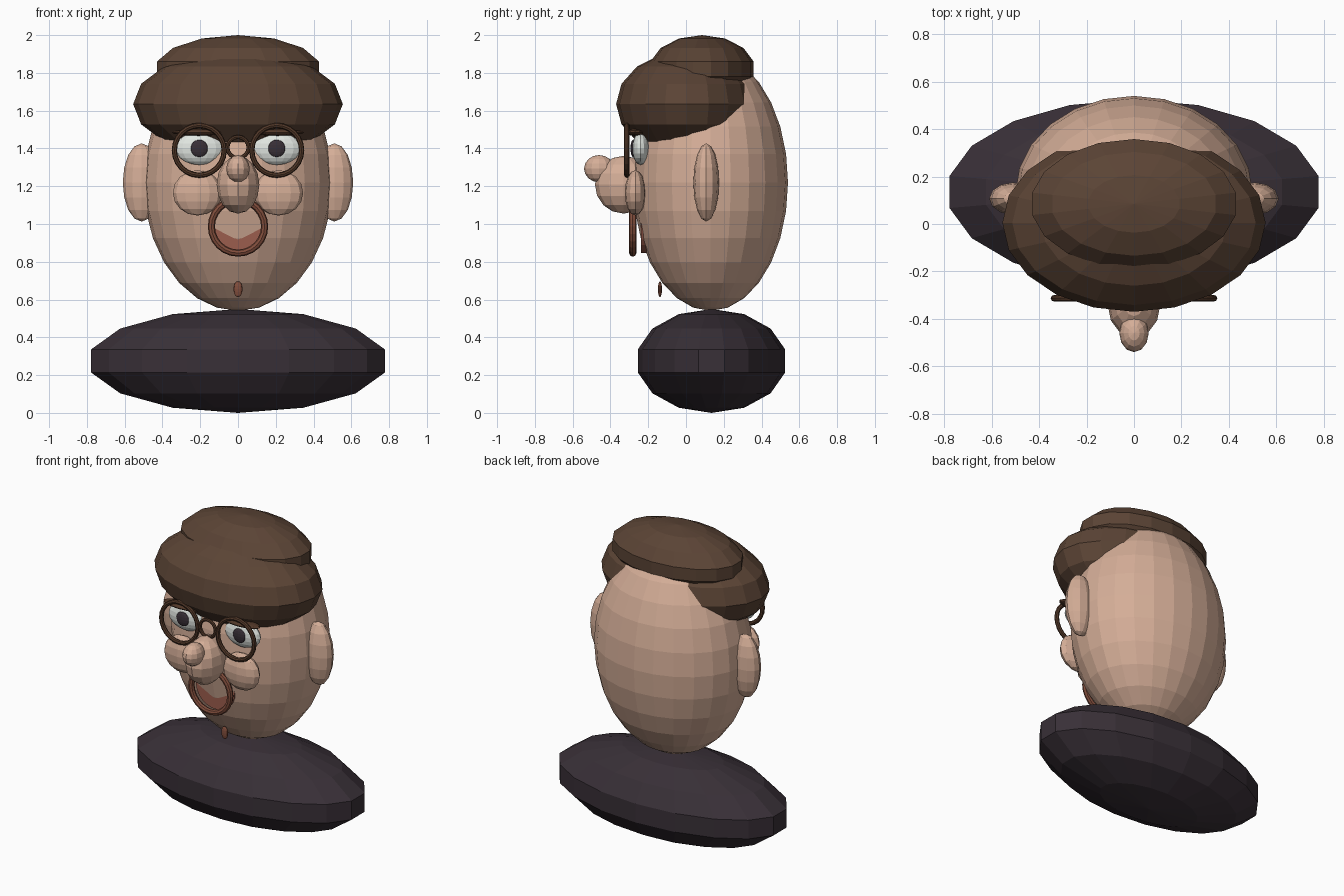
import bpy
import math

cube = bpy.data.objects.get("Cube")
if cube:
    bpy.data.objects.remove(cube, do_unlink=True)


def material(name, rgb):
    mat = bpy.data.materials.new(name)
    mat.use_nodes = True
    color = (*rgb, 1.0)
    mat.diffuse_color = color
    mat.node_tree.nodes["Principled BSDF"].inputs["Base Color"].default_value = color
    return mat


skin = material("skin", (0.66, 0.42, 0.31))
hat_brown = material("hat brown", (0.105, 0.058, 0.036))
frame_brown = material("frame brown", (0.085, 0.04, 0.022))
coat_dark = material("dark coat", (0.04, 0.029, 0.038))
eye_white = material("eye white", (0.78, 0.82, 0.78))
lip_red = material("lip red", (0.22, 0.075, 0.045))
mouth_red = material("inner mouth red", (0.33, 0.11, 0.075))


def finish(name, mat):
    obj = bpy.context.object
    obj.name = name
    obj.data.materials.append(mat)
    return obj


def ball(name, loc, radii, mat, segments=12, rings=8):
    bpy.ops.mesh.primitive_uv_sphere_add(segments=segments, ring_count=rings, radius=1, location=loc)
    obj = finish(name, mat)
    obj.scale = radii
    return obj


def ring(name, loc, major, minor, mat, segments=24):
    bpy.ops.mesh.primitive_torus_add(location=loc, rotation=(math.pi / 2, 0, 0), major_radius=major,
                                     minor_radius=minor, major_segments=segments, minor_segments=8)
    return finish(name, mat)


# Shoulders, head and two-tier hat
ball("shoulders", (0, 0.135, 0.275), (0.81, 0.4, 0.275), coat_dark, 18, 7)
ball("head", (0, 0.13, 1.22), (0.5, 0.41, 0.68), skin, 24, 14)
ball("hat_brim", (0, 0.005, 1.635), (0.555, 0.375, 0.28), hat_brown, 20, 8)
ball("hat_crown", (0, 0.085, 1.82), (0.447, 0.28, 0.18), hat_brown, 18, 7)

# Paired features
for side, s in (("left", 1), ("right", -1)):
    ball(side + "_ear", (s * 0.51, 0.107, 1.22), (0.1, 0.068, 0.207), skin)
    ball(side + "_cheek", (s * 0.215, -0.268, 1.165), (0.13, 0.056, 0.12), skin)
    ball(side + "_eye", (s * 0.205, -0.24, 1.4), (0.127, 0.045, 0.087), eye_white, 16, 10)
    ball(side + "_pupil", (s * 0.205, -0.28, 1.4), (0.046, 0.014, 0.046), coat_dark)
    ball(side + "_eyebrow", (s * 0.21, -0.27, 1.485), (0.14, 0.05, 0.018), frame_brown)
    ring(side + "_glasses_rim", (s * 0.205, -0.313, 1.39), 0.132, 0.014, frame_brown)

# Glasses bridge
ring("glasses_bridge", (0, -0.313, 1.405), 0.056, 0.011, frame_brown, 16)

# Nose
ball("nose", (0, -0.33, 1.208), (0.113, 0.152, 0.153), skin)
ball("nose_tip", (0, -0.46, 1.293), (0.062, 0.08, 0.072), skin)

# Mouth
ring("lips", (0, -0.282, 0.987), 0.141, 0.019, lip_red)
bpy.ops.mesh.primitive_cylinder_add(vertices=24, radius=0.14, depth=0.04, location=(0, -0.217, 0.987),
                                    rotation=(math.pi / 2, 0, 0))
finish("inner_mouth", mouth_red)

# Chin tuft
ball("chin_tuft", (0, -0.138, 0.655), (0.024, 0.011, 0.042), lip_red)
